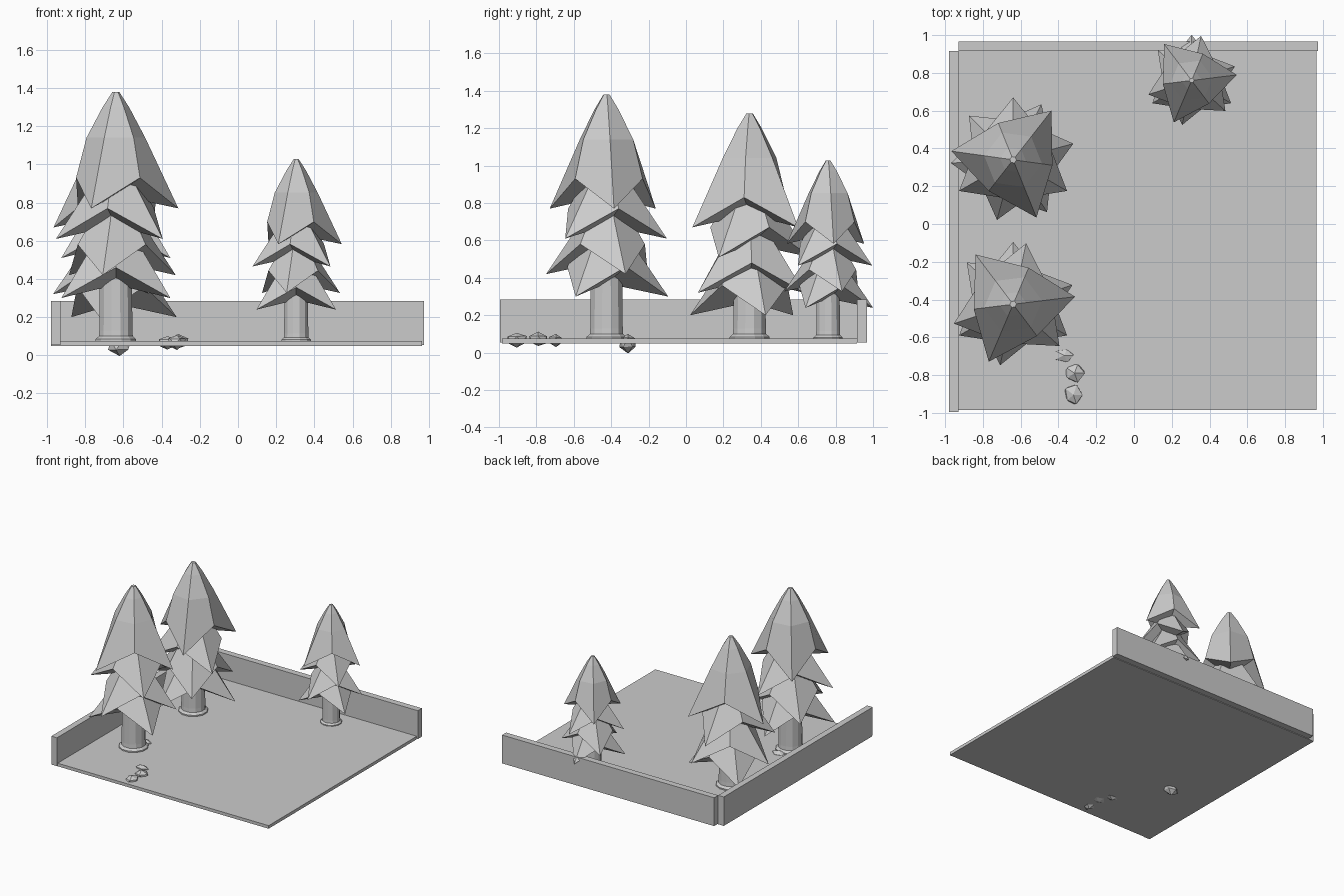
import bpy, bmesh, math, random
from mathutils import Vector

random.seed(4)
cube = bpy.data.objects.get("Cube")
if cube:
    bpy.data.objects.remove(cube, do_unlink=True)

GREY = (0.6, 0.6, 0.6, 1)
mat = bpy.data.materials.new("plain_grey")
mat.use_nodes = True
mat.diffuse_color = GREY
mat.node_tree.nodes["Principled BSDF"].inputs["Base Color"].default_value = GREY


def finish(name, bm):
    bmesh.ops.recalc_face_normals(bm, faces=bm.faces[:])
    mesh = bpy.data.meshes.new(name)
    bm.to_mesh(mesh)
    bm.free()
    mesh.materials.append(mat)
    obj = bpy.data.objects.new(name, mesh)
    bpy.context.collection.objects.link(obj)
    return obj


def box(name, low, high):
    bm = bmesh.new()
    bmesh.ops.create_cube(bm, size=1)
    for v in bm.verts:
        v.co = [a if c < 0 else b for c, a, b in zip(v.co, low, high)]
    return finish(name, bm)


def loft(name, rings, floor_centre=None):
    """Skin rings of points from top to bottom and close both ends."""
    bm = bmesh.new()
    loops = [[bm.verts.new(p) for p in ring] for ring in rings]
    n = len(loops[0])
    for a, b in zip(loops, loops[1:]):
        for i in range(n):
            j = (i + 1) % n
            bm.faces.new((a[i], b[i], b[j], a[j]))
    bm.faces.new(loops[0])
    if floor_centre is None:
        bm.faces.new(loops[-1])
    else:
        c = bm.verts.new(floor_centre)
        for i in range(n):
            bm.faces.new((loops[-1][i], c, loops[-1][(i + 1) % n]))
    return finish(name, bm)


def ring(centre, radii, heights, count, turn):
    """Ring whose even and odd corners may differ in radius and height."""
    pts = []
    for i in range(count):
        a = math.radians(turn) + math.tau * i / count
        r = radii[i % 2]
        pts.append(Vector((centre[0] + r * math.cos(a),
                           centre[1] + r * math.sin(a), heights[i % 2])))
    return pts


GROUND = 0.075
TOP_PROFILE = [(0.018, 0.61), (0.07, 0.53), (0.155, 0.37)]
LOWER_PROFILE = [(0.06, 0.45), (0.14, 0.28)]
TIERS = [0.77, 0.61, 0.42, 0.30]


def tree(name, x, y, size, drop, turns):
    at = lambda z: GROUND + (z - GROUND - drop) * size
    # drooping branch tiers: three low tips, three raised corners
    for k, (tip, turn) in enumerate(zip(TIERS, turns)):
        profile = LOWER_PROFILE if k else TOP_PROFILE
        rings = [ring((x, y), (r * size,) * 2, (at(tip + h),) * 2, 6, turn)
                 for r, h in profile]
        rings.append(ring((x, y), (0.33 * size, 0.21 * size),
                          (at(tip), at(tip + 0.16)), 6, turn))
        loft(f"{name}_tier_{k + 1}", rings, (x, y, at(tip + 0.07)))
    # trunk with a flared foot
    trunk = [(0.085, 0.60), (0.09, 0.13), (0.092, 0.10), (0.11, 0.085), (0.11, 0.06)]
    loft(name + "_trunk",
         [ring((x, y), (r * size,) * 2, (GROUND + (z - GROUND) * size,) * 2, 12, 15)
          for r, z in trunk])


def rock(name, centre, size):
    bm = bmesh.new()
    bmesh.ops.create_icosphere(bm, subdivisions=1, radius=1)
    for v in bm.verts:
        v.co *= random.uniform(0.8, 1.1)
        v.co = [c + p * s / 2 for c, p, s in zip(centre, v.co, size)]
    return finish(name, bm)


# ground slab and two low walls
box("ground_slab", (-0.98, -0.985, 0.05), (0.965, 0.915, GROUND))
box("back_wall", (-0.93, 0.915, 0.055), (0.975, 0.967, 0.285))
box("side_wall", (-0.98, -0.995, 0.055), (-0.93, 0.915, 0.285))

# trees
tree("front_tree", -0.64, -0.425, 1, 0, (7, 78, 18, 90))
tree("middle_tree", -0.64, 0.34, 1, 0.1, (52, 90, 63, 15))
tree("back_tree", 0.305, 0.76, 0.73, 0, (7, 78, 18, 90))

# rocks
rock("rock_1", (-0.37, -0.695, 0.065), (0.12, 0.08, 0.08))
rock("rock_2", (-0.315, -0.79, 0.07), (0.12, 0.11, 0.08))
rock("rock_3", (-0.32, -0.905, 0.07), (0.11, 0.12, 0.08))
rock("rock_by_trunk", (-0.62, -0.31, 0.055), (0.13, 0.10, 0.11))
